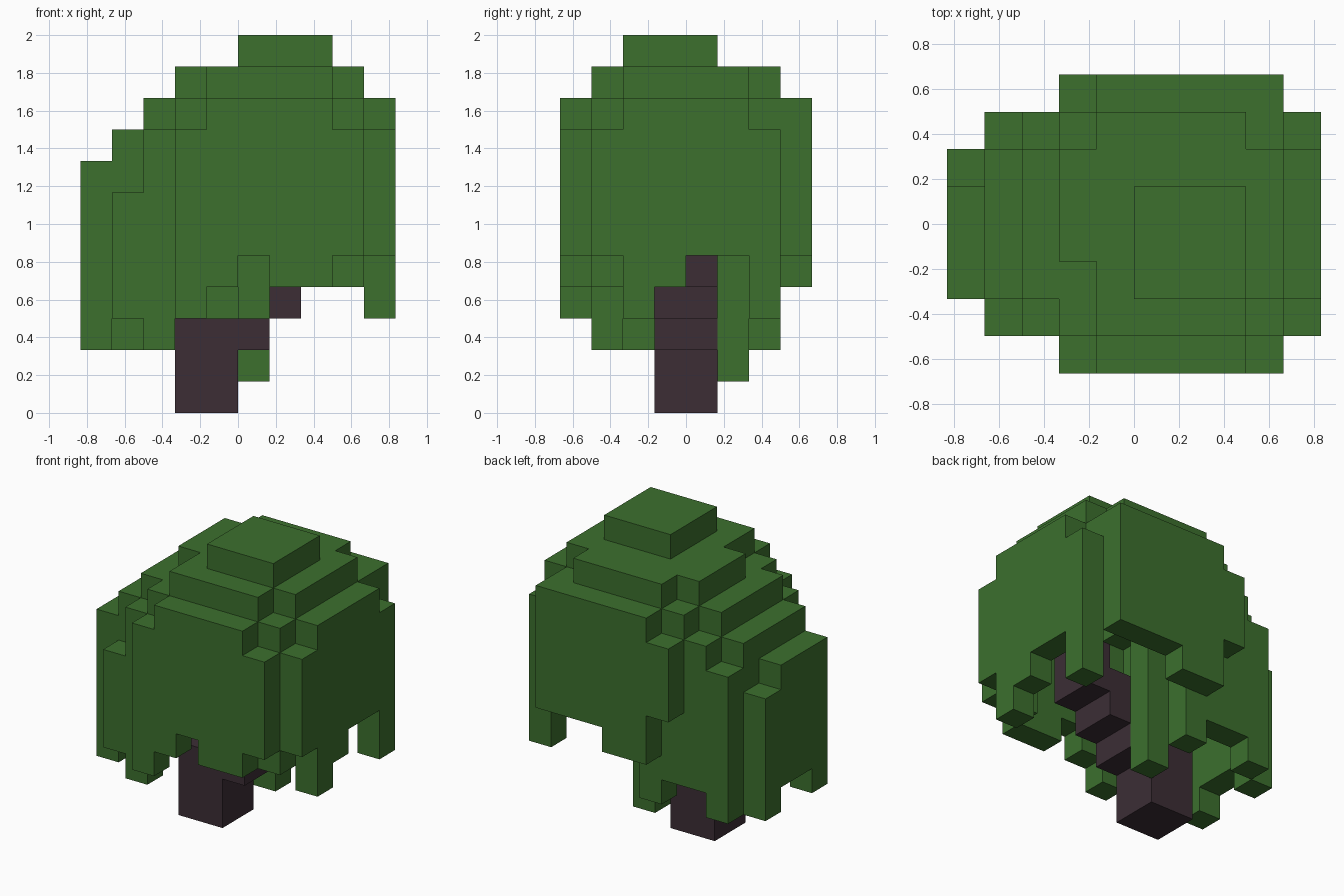
import bpy
import bmesh
import math
from mathutils import Vector

UNIT = 1 / 6  # edge length of one block

if "Cube" in bpy.data.objects:
    bpy.data.objects.remove(bpy.data.objects["Cube"], do_unlink=True)


def make_material(name, rgb):
    mat = bpy.data.materials.new(name)
    mat.use_nodes = True
    colour = (*rgb, 1)
    mat.diffuse_color = colour
    bsdf = mat.node_tree.nodes["Principled BSDF"]
    bsdf.inputs["Base Color"].default_value = colour
    bsdf.inputs["Roughness"].default_value = 0.9
    return mat


def block_range(x0, x1, y0, y1, z0, z1):
    """All block cells inside a box."""
    return {(x, y, z) for x in range(x0, x1)
            for y in range(y0, y1) for z in range(z0, z1)}


def build_blocks(name, cells, mat, hidden_by=frozenset()):
    """Skin a set of block cells, keeping only the faces that are exposed."""
    bm = bmesh.new()
    verts = {}

    def vert(p):
        key = tuple(round(c) for c in p)
        if key not in verts:
            verts[key] = bm.verts.new(Vector(key) * UNIT)
        return verts[key]

    for cell in sorted(cells):
        centre = Vector(cell) + Vector((0.5, 0.5, 0.5))
        for axis in range(3):
            for sign in (-1, 1):
                n = Vector((0, 0, 0))
                n[axis] = sign
                neighbour = tuple(round(c) for c in Vector(cell) + n)
                if neighbour in cells or neighbour in hidden_by:
                    continue
                u = Vector((0, 0, 0))
                u[(axis + 1) % 3] = 1
                v = n.cross(u)
                corners = [centre + (n + a * u + b * v) / 2
                           for a, b in ((-1, -1), (1, -1), (1, 1), (-1, 1))]
                bm.faces.new([vert(c) for c in corners])
    # Merge the flat grid into large clean faces
    bmesh.ops.dissolve_limit(bm, angle_limit=math.radians(1),
                             verts=bm.verts[:], edges=bm.edges[:])
    mesh = bpy.data.meshes.new(name)
    bm.to_mesh(mesh)
    bm.free()
    mesh.materials.append(mat)
    obj = bpy.data.objects.new(name, mesh)
    bpy.context.collection.objects.link(obj)
    return obj


leaf_green = make_material("leaf green", (0.045, 0.162, 0.027))
bark_brown = make_material("dark bark", (0.045, 0.027, 0.036))

# Canopy terraces: x range, y range and top level
terraces = [
    (-5, -4, -2, 1, 8), (-5, -4, 1, 2, 7),
    (-4, -3, -3, -2, 7), (-4, -3, 2, 3, 8),
    (-4, 5, -2, 2, 9), (-3, 5, -3, 3, 9), (-2, 4, -4, 4, 9),
    (-3, 5, -2, 2, 10), (-2, 4, -3, 3, 10), (-1, 3, -4, 4, 10),
    (-1, 4, 3, 4, 10),
    (-2, 4, -1, 2, 11), (-1, 4, -2, 2, 11), (-1, 3, -3, 3, 11),
    (0, 3, -2, 1, 12),
]
top = {}
for x0, x1, y0, y1, level in terraces:
    for x, y, _ in block_range(x0, x1, y0, y1, 0, 1):
        top[x, y] = max(level, top.get((x, y), 0))

# Ragged lower edge: columns grouped by the level they hang down to
hanging = {
    2: [(-5, -2), (-5, 1), (-4, 2), (-3, -3)],
    3: [(-5, -1), (-5, 0), (-4, -3), (-3, 2), (-2, -4), (4, -2), (4, 2)],
    4: [(-1, -4), (1, -4), (2, -4), (4, -1), (-1, 3), (0, 3)],
    6: [(-2, 3)],
}
bottom = {col: level for level, cols in hanging.items() for col in cols}

# Hollow canopy: roof blocks plus the outer wall
leaves = set()
for (x, y), level in top.items():
    sides = ((x + 1, y), (x - 1, y), (x, y + 1), (x, y - 1))
    lowest_side = min(top.get(s, 0) for s in sides)
    start = max(min(lowest_side, level - 1), bottom.get((x, y), 5))
    leaves |= block_range(x, x + 1, y, y + 1, start, level)

# Inner hanging strands
for x, y, start in ((0, 1, 1), (-1, 2, 2), (-2, 2, 3), (3, -3, 4)):
    leaves |= block_range(x, x + 1, y, y + 1, start, 9)

# Trunk leaning sideways up into the canopy
trunk = block_range(-2, 0, -1, 1, 0, 3)
trunk |= block_range(0, 1, -1, 1, 2, 3)
trunk |= block_range(1, 2, -1, 1, 3, 5)
trunk |= block_range(2, 3, -1, 1, 4, 6)
trunk -= leaves

build_blocks("canopy", leaves, leaf_green, trunk)
build_blocks("trunk", trunk, bark_brown, leaves)
